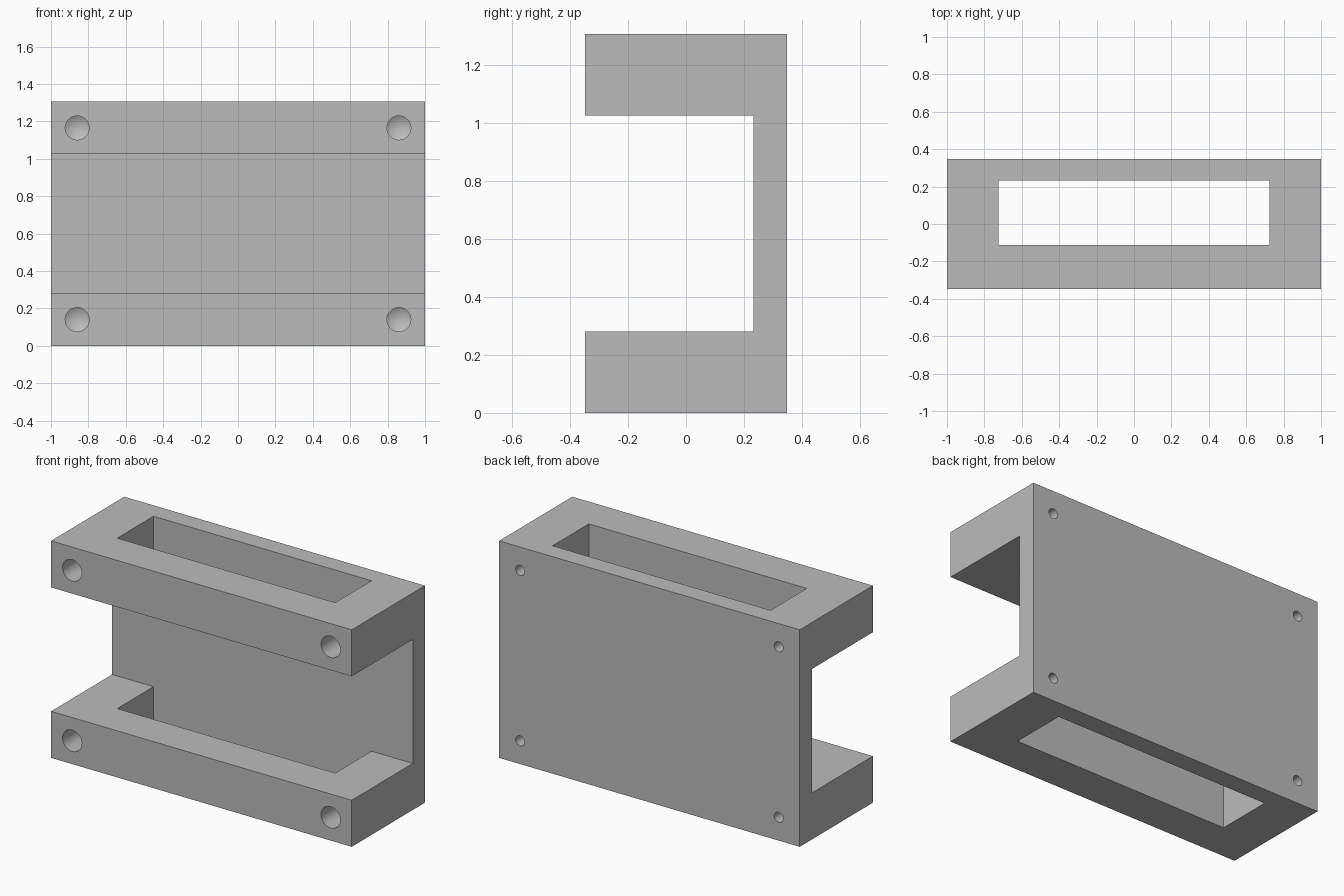
import bpy
import bmesh
import math
from mathutils import Matrix

if "Cube" in bpy.data.objects:
    bpy.data.objects.remove(bpy.data.objects["Cube"])

HALF_W, HALF_D, HEIGHT = 1.0, 0.3475, 1.305
WALL_Y = 0.2325            # inner face of the back wall
LOW, HIGH = 0.28, 1.025    # inner faces of the two flanges
HOLE_X, HOLE_Z = 0.86, 0.14

grey = bpy.data.materials.new("plain grey")
grey.use_nodes = True
colour = (0.50, 0.50, 0.50, 1.0)
grey.diffuse_color = colour
grey.node_tree.nodes["Principled BSDF"].inputs["Base Color"].default_value = colour


def make_object(name, bm):
    bmesh.ops.recalc_face_normals(bm, faces=bm.faces)
    mesh = bpy.data.meshes.new(name)
    bm.to_mesh(mesh)
    bm.free()
    mesh.materials.append(grey)
    obj = bpy.data.objects.new(name, mesh)
    bpy.context.collection.objects.link(obj)
    return obj


def box(name, lo, hi):
    bm = bmesh.new()
    bmesh.ops.create_cube(bm, size=1)
    for v in bm.verts:
        v.co = [h if c > 0 else l for c, l, h in zip(v.co, lo, hi)]
    return make_object(name, bm)


def drill(name, x, z, side, radius, depth):
    """Blind hole cutter with a conical tip; side is -1 front, +1 back."""
    bm = bmesh.new()
    length = depth + 0.1
    bmesh.ops.create_cone(bm, cap_ends=True, segments=48, radius1=radius,
                          radius2=radius, depth=length)
    cap = min(bm.faces, key=lambda f: f.calc_center_median().z)
    tip = bmesh.ops.poke(bm, faces=[cap])["verts"][0]
    tip.co.z -= radius * 0.6
    centre_y = side * (HALF_D + 0.1 - length / 2)
    turn = Matrix.Rotation(-side * math.pi / 2, 4, "X")
    bm.transform(Matrix.Translation((x, centre_y, z)) @ turn)
    return make_object(name, bm)


# C-shaped body extruded along its width
profile = [(-HALF_D, 0), (HALF_D, 0), (HALF_D, HEIGHT), (-HALF_D, HEIGHT),
           (-HALF_D, HIGH), (WALL_Y, HIGH), (WALL_Y, LOW), (-HALF_D, LOW)]
bm = bmesh.new()
face = bm.faces.new([bm.verts.new((-HALF_W, y, z)) for y, z in profile])
extruded = bmesh.ops.extrude_face_region(bm, geom=[face])["geom"]
bmesh.ops.translate(bm, vec=(2 * HALF_W, 0, 0),
                    verts=[g for g in extruded if isinstance(g, bmesh.types.BMVert)])
body = make_object("bracket_body", bm)

# Slot through both flanges, flush with the wall
cutters = [box("slot_cutter", (-0.725, -0.112, -0.1), (0.725, WALL_Y, HEIGHT + 0.1))]

# Wide holes in the front, pilot holes in the back
for x in (-HOLE_X, HOLE_X):
    for z in (HOLE_Z, HEIGHT - HOLE_Z):
        cutters.append(drill("front_hole_cutter", x, z, -1, 0.064, 0.28))
        cutters.append(drill("back_hole_cutter", x, z, 1, 0.03, 0.15))

bpy.context.view_layer.objects.active = body
body.select_set(True)
for cutter in cutters:
    cutter.hide_render = True
    mod = body.modifiers.new("cut", "BOOLEAN")
    mod.operation = "DIFFERENCE"
    mod.solver = "EXACT"
    mod.object = cutter
    bpy.ops.object.modifier_apply(modifier=mod.name)
    bpy.data.objects.remove(cutter)

# Round hole walls, crisp edges elsewhere
bpy.ops.object.shade_smooth_by_angle(angle=math.radians(25))
